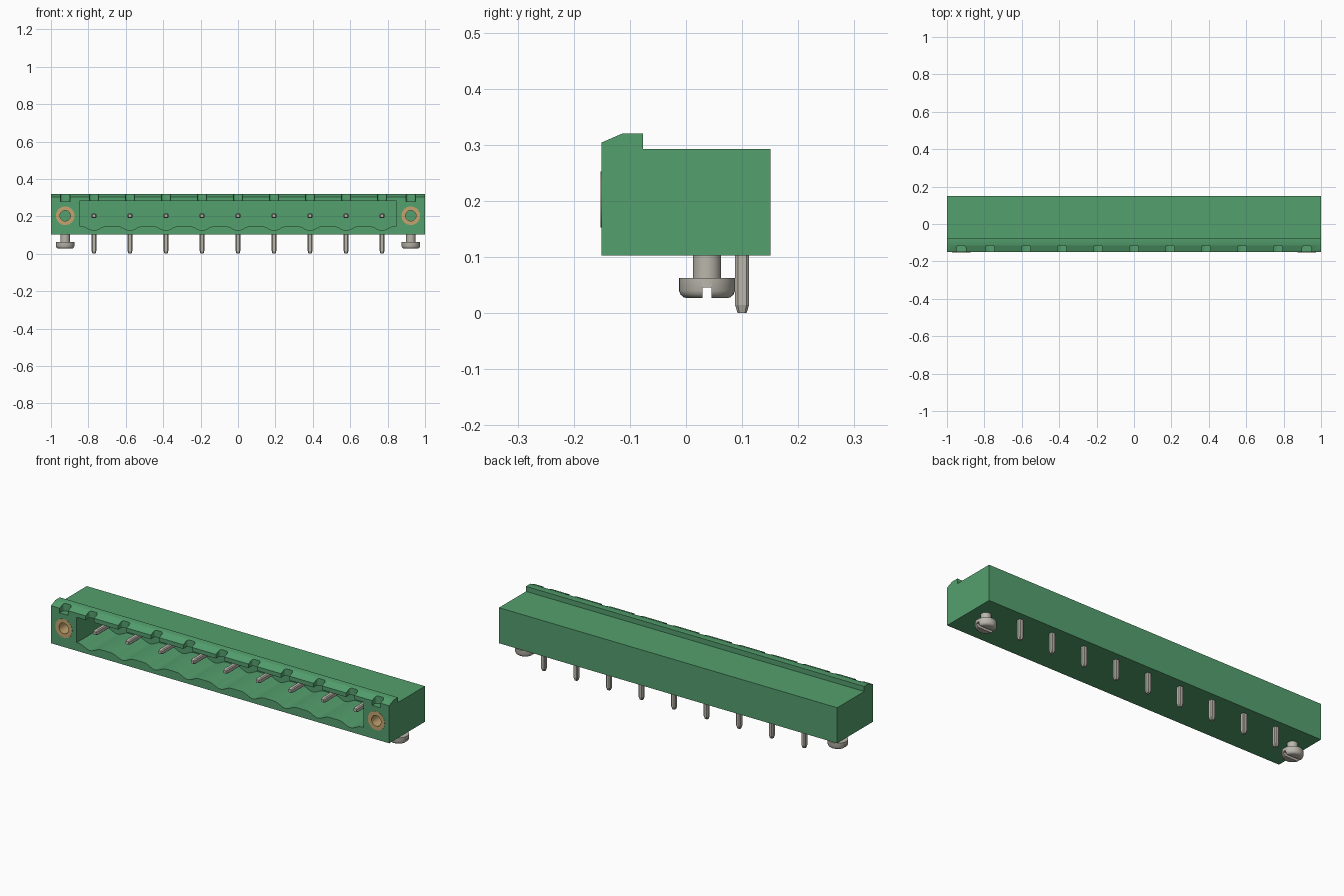
import bpy, bmesh, math
from mathutils import Vector

cube = bpy.data.objects.get("Cube")
if cube:
    bpy.data.objects.remove(cube, do_unlink=True)


def material(name, rgb):
    m = bpy.data.materials.new(name)
    m.use_nodes = True
    m.diffuse_color = (*rgb, 1)
    m.node_tree.nodes["Principled BSDF"].inputs["Base Color"].default_value = (*rgb, 1)
    return m


GREEN = material("green plastic", (0.088, 0.35, 0.155))
METAL = material("tinned metal", (0.49, 0.47, 0.41))
BRASS = material("brass", (0.56, 0.37, 0.16))

PINS = [0.1925 * (i - 4) for i in range(9)]
SCREW_X, INSERT_Z, PIN_Z, PIN_Y = 0.924, 0.203, 0.203, 0.1


def loft(bm, rings, closed=False):
    """Skin equal-length rings of points; cap the ends unless closed."""
    loops = [[bm.verts.new(p) for p in r] for r in rings]
    pairs = list(zip(loops, loops[1:]))
    if closed:
        pairs.append((loops[-1], loops[0]))
    else:
        bm.faces.new(loops[0])
        bm.faces.new(loops[-1])
    for a, b in pairs:
        for i in range(len(a)):
            j = (i + 1) % len(a)
            bm.faces.new((a[i], a[j], b[j], b[i]))


def finish(bm, name, mat=None, smooth=False):
    bmesh.ops.recalc_face_normals(bm, faces=bm.faces)
    me = bpy.data.meshes.new(name)
    bm.to_mesh(me)
    bm.free()
    ob = bpy.data.objects.new(name, me)
    bpy.context.collection.objects.link(ob)
    if mat:
        me.materials.append(mat)
    if smooth:
        smooth_object(ob)
    return ob


def select(ob):
    bpy.ops.object.select_all(action='DESELECT')
    ob.select_set(True)
    bpy.context.view_layer.objects.active = ob


def smooth_object(ob):
    select(ob)
    bpy.ops.object.shade_smooth_by_angle(angle=math.radians(32))


def cut(ob, bm):
    """Subtract a bmesh from an object and discard the cutter."""
    cutter = finish(bm, "cutter")
    cutter.hide_render = True
    mod = ob.modifiers.new("cut", 'BOOLEAN')
    mod.operation, mod.solver, mod.object = 'DIFFERENCE', 'EXACT', cutter
    select(ob)
    bpy.ops.object.modifier_apply(modifier=mod.name)
    bpy.data.objects.remove(cutter, do_unlink=True)


def circle(r, n=32):
    return [(r * math.cos(2 * math.pi * i / n), r * math.sin(2 * math.pi * i / n))
            for i in range(n)]


# Housing: side profile extruded along x
profile = [(-0.151, 0.103), (0.151, 0.103), (0.151, 0.293), (-0.077, 0.293),
           (-0.077, 0.32), (-0.114, 0.32), (-0.151, 0.304)]
bm = bmesh.new()
loft(bm, [[(x, y, z) for y, z in profile] for x in (-1, 1)])
housing = finish(bm, "housing", GREEN)

# Socket cavity with a scalloped floor under each pin
outline = [(0.848, 0.282), (-0.848, 0.282), (-0.848, 0.147)]
for px in PINS:
    for k in range(-5, 6):
        t = k / 5
        outline.append((px + 0.066 * t, 0.147 - 0.011 * (1 + math.cos(math.pi * t))))
outline.append((0.848, 0.147))
bm = bmesh.new()
loft(bm, [[(x, y, z) for x, z in outline] for y in (-0.2, 0.08)])
cut(housing, bm)

# Round-cornered coding notches along the front lip
bm = bmesh.new()
r, w, back = 0.012, 0.025, -0.116
slot = [(-w, -0.2), (w, -0.2)]
for cx, a0 in ((w - r, 0), (-w + r, 90)):
    for k in range(5):
        a = math.radians(a0 + 22.5 * k)
        slot.append((cx + r * math.cos(a), back - r + r * math.sin(a)))
for nx in PINS + [-SCREW_X, SCREW_X]:
    loft(bm, [[(nx + x, y, z) for x, y in slot] for z in (0.279, 0.36)])
cut(housing, bm)

# Bores for the threaded inserts
bm = bmesh.new()
for sx in (-SCREW_X, SCREW_X):
    loft(bm, [[(sx + x, y, INSERT_Z + z) for x, z in circle(0.05)] for y in (-0.2, -0.01)])
cut(housing, bm)
smooth_object(housing)

# Inserts and fixing screws on both ends
for side, sx in (("right", -SCREW_X), ("left", SCREW_X)):
    bm = bmesh.new()
    tube = [(0.05, -0.152), (0.028, -0.152), (0.028, -0.01), (0.05, -0.01)]
    loft(bm, [[(sx + x, y, INSERT_Z + z) for x, z in circle(rad)] for rad, y in tube], True)
    finish(bm, side + "_insert", BRASS, True)

    # Green floor at the end of the insert bore
    bm = bmesh.new()
    loft(bm, [[(sx + x, y, INSERT_Z + z) for x, z in circle(0.0285)] for y in (-0.03, -0.012)])
    finish(bm, side + "_bore_floor", GREEN, True)

    bm = bmesh.new()
    head = [(0.036, 0.027), (0.042, 0.0285), (0.047, 0.033), (0.05, 0.040),
            (0.05, 0.063), (0.025, 0.063), (0.025, 0.11)]
    loft(bm, [[(sx + x, 0.0375 + y, z) for x, y in circle(rad)] for rad, z in head])
    screw = finish(bm, side + "_screw", METAL)
    # Driver slot running along x
    bm = bmesh.new()
    loft(bm, [[(sx + x, 0.0375 + y, z) for y, z in
               ((-0.008, 0.0), (0.008, 0.0), (0.008, 0.046), (-0.008, 0.046))]
              for x in (-0.08, 0.08)])
    cut(screw, bm)
    smooth_object(screw)


# Right-angle pins with chamfered edges and tapered ends
def section(h):
    c = h * 0.62
    return [(h, c), (c, h), (-c, h), (-h, c), (-h, -c), (-c, -h), (c, -h), (h, -c)]


for i, px in enumerate(PINS):
    bm = bmesh.new()
    loft(bm, [[(px + a, PIN_Y + b, z) for a, b in section(h)]
              for h, z in ((0.008, 0), (0.0125, 0.015), (0.0125, PIN_Z + 0.0125))])
    loft(bm, [[(px + a, y, PIN_Z + b) for a, b in section(h)]
              for h, y in ((0.008, -0.112), (0.0125, -0.097), (0.0125, PIN_Y))])
    finish(bm, f"contact_pin_{i + 1}", METAL)
